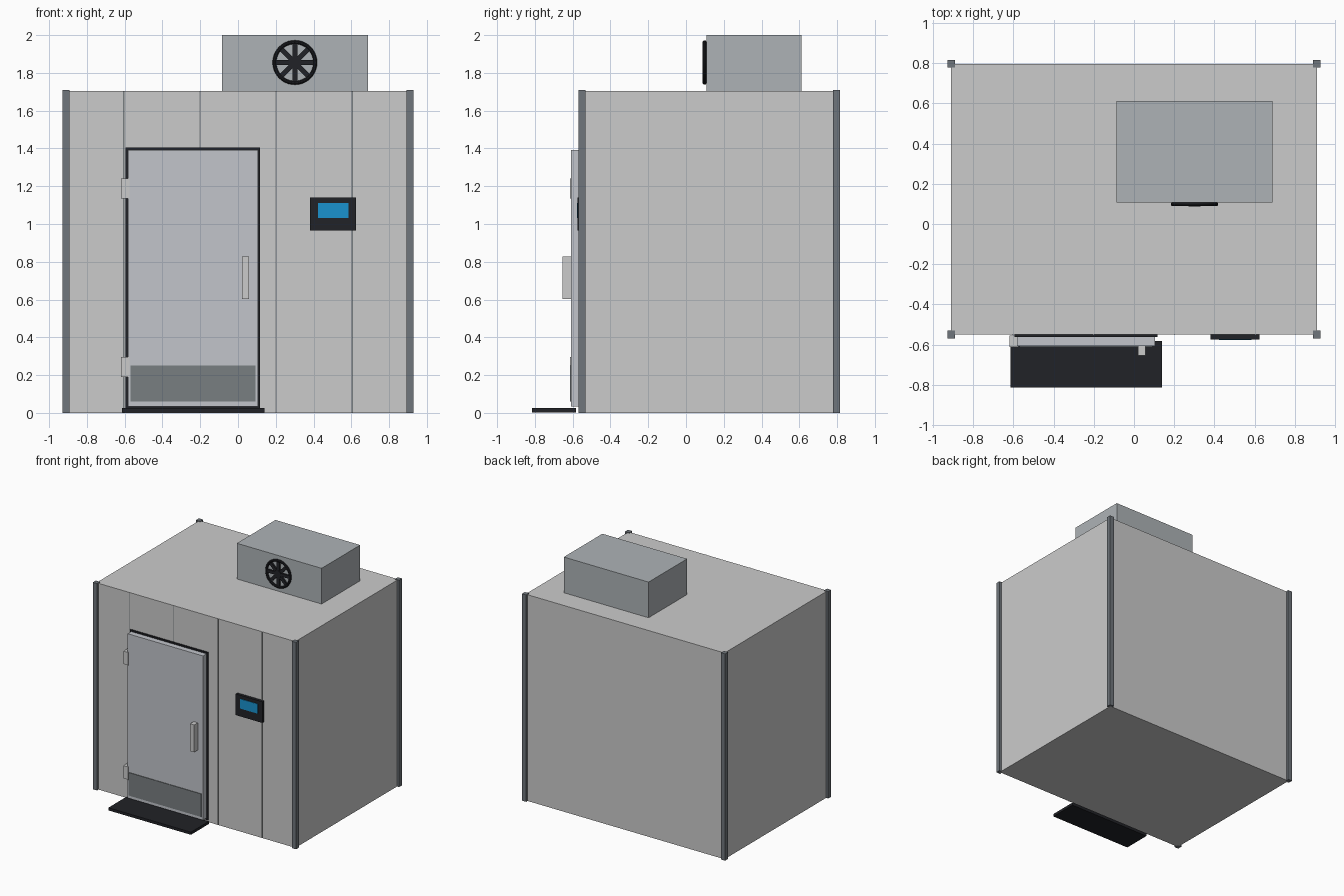
import bpy
import math

if "Cube" in bpy.data.objects:
    bpy.data.objects.remove(bpy.data.objects["Cube"])


def mat(name, rgb):
    m = bpy.data.materials.new(name)
    m.diffuse_color = (*rgb, 1)
    m.use_nodes = True
    m.node_tree.nodes["Principled BSDF"].inputs["Base Color"].default_value = m.diffuse_color
    return m


PANEL = mat("panel", (0.63, 0.63, 0.60))
STEEL = mat("steel", (0.54, 0.56, 0.60))
LIGHT = mat("light_steel", (0.66, 0.67, 0.68))
UNIT = mat("unit_grey", (0.42, 0.45, 0.47))
TRIM = mat("trim", (0.16, 0.18, 0.20))
KICK = mat("kick_grey", (0.19, 0.21, 0.22))
BLACK = mat("black", (0.015, 0.016, 0.02))
BLUE = mat("screen_blue", (0.01, 0.29, 0.62))


def finish(name, m):
    o = bpy.context.object
    o.name = name
    o.data.materials.append(m)
    return o


def box(name, x, y, z, m):
    """Box from (min, max) ranges."""
    bpy.ops.mesh.primitive_cube_add(size=1, location=[sum(r) / 2 for r in (x, y, z)])
    o = finish(name, m)
    o.scale = [r[1] - r[0] for r in (x, y, z)]
    bpy.ops.object.transform_apply(location=False, rotation=False, scale=True)
    return o


# Insulated room with corner trims and panel seams
box("cold_room_walls", (-0.91, 0.91), (-0.55, 0.797), (0, 1.705), PANEL)
for i, x in enumerate((-0.91, 0.91)):
    for j, y in enumerate((-0.55, 0.797)):
        box(f"corner_trim_{i}{j}", (x - 0.019, x + 0.019), (y - 0.019, y + 0.019), (0, 1.71), TRIM)
for i, x in enumerate((-0.605, -0.202, 0.202, 0.605)):
    box(f"panel_seam_{i}", (x - 0.003, x + 0.003), (-0.552, -0.548), (0, 1.705), KICK)

# Door with gasket, kick plate, hinges and handle
box("door_gasket", (-0.595, 0.117), (-0.562, -0.54), (0.02, 1.405), BLACK)
box("door_leaf", (-0.583, 0.105), (-0.608, -0.562), (0.035, 1.393), STEEL)
box("kick_plate", (-0.57, 0.092), (-0.613, -0.606), (0.06, 0.25), KICK)
for i, z in enumerate((0.242, 1.188)):
    box(f"hinge_{i}", (-0.62, -0.575), (-0.613, -0.555), (z - 0.053, z + 0.053), LIGHT)
box("door_handle", (0.02, 0.058), (-0.655, -0.606), (0.602, 0.828), LIGHT)
box("threshold_ramp", (-0.615, 0.14), (-0.815, -0.582), (0.003, 0.025), BLACK)

# Control panel
box("control_box", (0.381, 0.624), (-0.574, -0.545), (0.965, 1.14), BLACK)
box("control_screen", (0.424, 0.585), (-0.578, -0.57), (1.032, 1.112), BLUE)

# Roof cooling unit with fan
box("cooling_unit", (-0.086, 0.689), (0.108, 0.612), (1.705, 2.0), UNIT)
C = (0.301, 0.098, 1.855)
bpy.ops.mesh.primitive_torus_add(location=C, rotation=(math.pi / 2, 0, 0), major_radius=0.108,
                                 minor_radius=0.010, major_segments=40, minor_segments=10)
finish("fan_ring", BLACK)
bpy.ops.object.shade_smooth_by_angle()
bpy.ops.mesh.primitive_cylinder_add(vertices=24, radius=0.03, depth=0.02, location=C,
                                    rotation=(math.pi / 2, 0, 0))
finish("fan_hub", BLACK)
bpy.ops.object.shade_smooth_by_angle()
for i in range(4):
    blade = box(f"fan_blade_pair_{i}", (C[0] - 0.108, C[0] + 0.108), (0.092, 0.106),
                (C[2] - 0.013, C[2] + 0.013), BLACK)
    blade.rotation_euler.y = i * math.pi / 4
